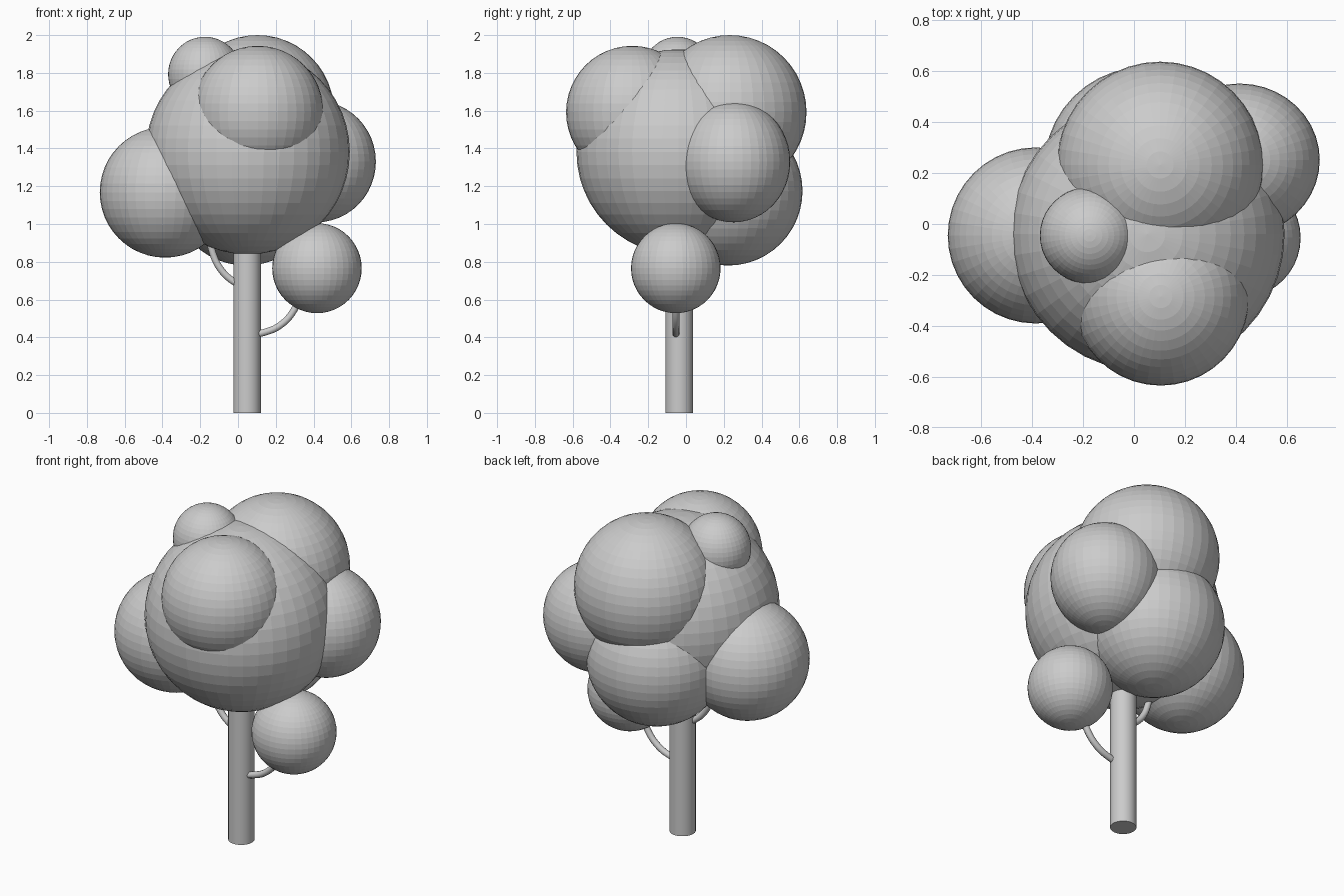
import bpy

if "Cube" in bpy.data.objects:
    bpy.data.objects.remove(bpy.data.objects["Cube"])

# Foliage balls: name, centre, radii
BALLS = [
    ("crown_main", (0.052, -0.040, 1.382), (0.54, 0.54, 0.543)),
    ("crown_left", (-0.386, -0.045, 1.168), (0.346, 0.346, 0.346)),
    ("crown_right", (0.415, 0.252, 1.330), (0.315, 0.300, 0.321)),
    ("crown_back_top", (0.103, 0.232, 1.592), (0.406, 0.406, 0.408)),
    ("crown_front", (0.105, -0.285, 1.592), (0.348, 0.350, 0.351)),
    ("crown_tip", (-0.175, -0.045, 1.793), (0.195, 0.190, 0.198)),
    ("crown_low_right", (0.418, -0.054, 0.766), (0.237, 0.237, 0.238)),
    ("crown_low_back", (0.042, 0.222, 1.175), (0.395, 0.395, 0.395)),
]


def ball(name, centre, radii):
    bpy.ops.mesh.primitive_uv_sphere_add(segments=40, ring_count=24, radius=1, location=centre)
    o = bpy.context.object
    o.name = name
    o.scale = radii


def branch(name, points, radius):
    cu = bpy.data.curves.new(name, 'CURVE')
    cu.dimensions = '3D'
    cu.bevel_depth = radius
    cu.bevel_resolution = 3
    cu.resolution_u = 8
    cu.use_fill_caps = True
    sp = cu.splines.new('BEZIER')
    sp.bezier_points.add(len(points) - 1)
    for bp, p in zip(sp.bezier_points, points):
        bp.co = p
        bp.handle_left_type = bp.handle_right_type = 'AUTO'
    bpy.context.collection.objects.link(bpy.data.objects.new(name, cu))


for b in BALLS:
    ball(*b)

# Trunk
bpy.ops.mesh.primitive_cylinder_add(vertices=32, radius=0.073, depth=1.2,
                                    location=(0.048, -0.036, 0.6))
bpy.context.object.name = "trunk"
bpy.ops.object.shade_smooth_by_angle()

# Curved branches
branch("branch_right", [(0.08, -0.053, 0.415), (0.135, -0.053, 0.425), (0.225, -0.053, 0.465),
                        (0.30, -0.053, 0.55), (0.34, -0.053, 0.66)], 0.019)
branch("branch_left", [(0.02, -0.045, 0.675), (-0.03, -0.045, 0.70), (-0.095, -0.045, 0.765),
                       (-0.135, -0.045, 0.85), (-0.155, -0.045, 0.96)], 0.019)
